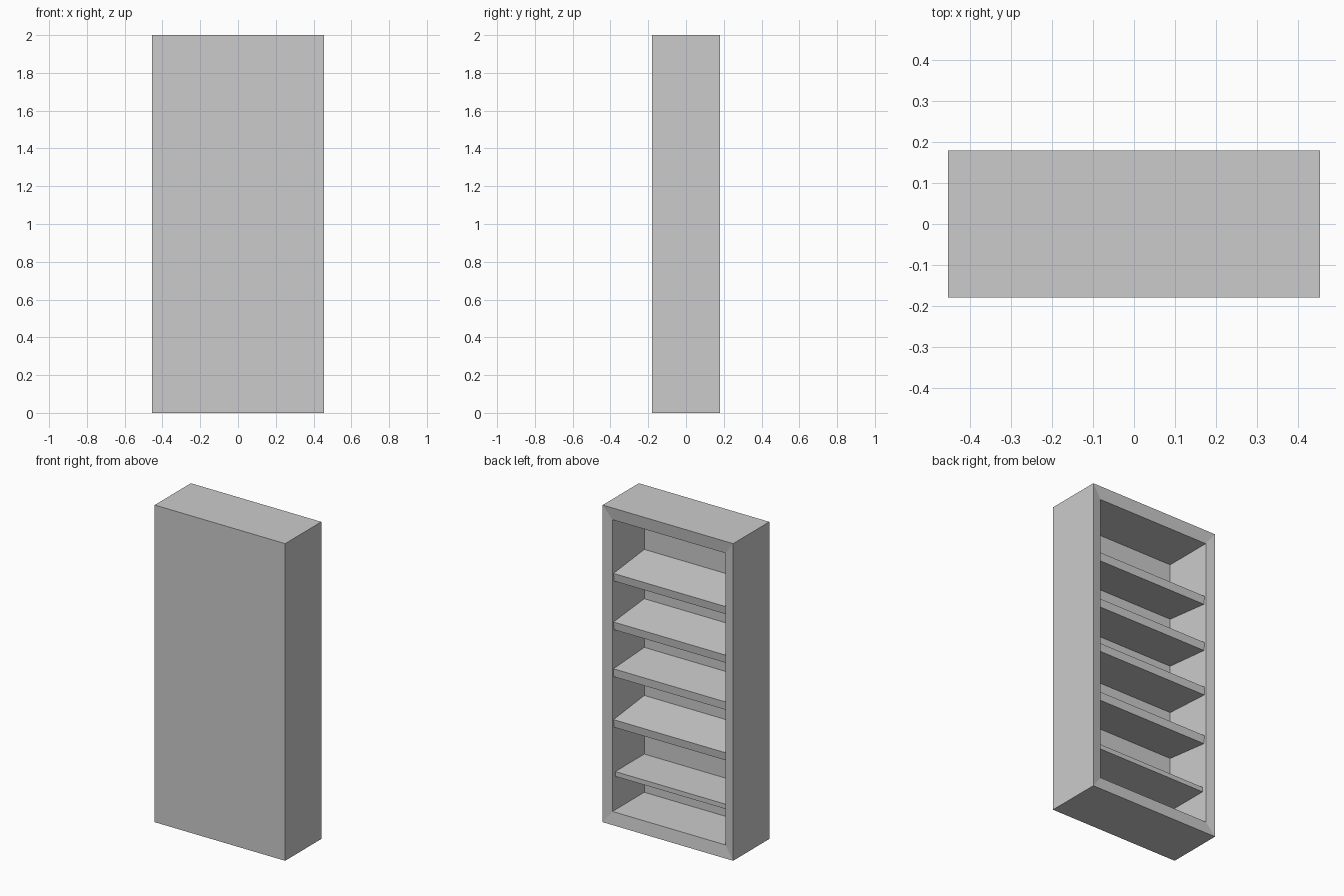
import bpy, bmesh, math

if "Cube" in bpy.data.objects:
    bpy.data.objects.remove(bpy.data.objects["Cube"])

HALF_W, HALF_D, HEIGHT = 0.455, 0.18, 2.0
OPEN_W = 0.394          # half width of the recess
OPEN_Z = (0.08, 1.92)   # bottom and top of the recess
INNER_Y = -0.147        # face of the rear panel inside the recess


def finish(bm, name):
    bmesh.ops.recalc_face_normals(bm, faces=bm.faces)
    mesh = bpy.data.meshes.new(name)
    bm.to_mesh(mesh)
    bm.free()
    obj = bpy.data.objects.new(name, mesh)
    bpy.context.collection.objects.link(obj)
    return obj


# Cabinet case: rectangular rings joined into one hollow shell, open at +y
def make_case():
    bm = bmesh.new()
    rings = []
    for half_w, y, z0, z1 in (
        (HALF_W, -HALF_D, 0, HEIGHT),     # closed front panel
        (HALF_W, HALF_D, 0, HEIGHT),      # outer rim
        (OPEN_W, HALF_D - 0.01, *OPEN_Z),  # slightly sunken frame
        (OPEN_W, INNER_Y, *OPEN_Z),       # inside of the panel
    ):
        corners = ((-half_w, z0), (half_w, z0), (half_w, z1), (-half_w, z1))
        rings.append([bm.verts.new((x, y, z)) for x, z in corners])
    for a, b in zip(rings, rings[1:]):
        for i in range(4):
            j = (i + 1) % 4
            bm.faces.new((a[i], a[j], b[j], b[i]))
    bm.faces.new(rings[0])
    bm.faces.new(rings[-1])
    return finish(bm, "cabinet_case")


# Shelf: board whose inner edge sits higher than its open edge
def make_shelf(name, edge_y, edge_z, inner_z, thickness):
    bm = bmesh.new()
    bmesh.ops.create_cube(bm, size=1)
    depth = edge_y - (INNER_Y - 0.003)
    bmesh.ops.scale(bm, verts=bm.verts, vec=(2 * OPEN_W, depth, thickness))
    bmesh.ops.translate(bm, verts=bm.verts, vec=(0, 0, -thickness / 2))
    obj = finish(bm, name)
    obj.location = (0, edge_y - depth / 2, (edge_z + inner_z) / 2)
    obj.rotation_euler.x = -math.atan2(inner_z - edge_z, depth)
    return obj


make_case()

# Four tilted shelves and a thinner level one at the bottom
shelves = (
    (0.160, 1.577, 1.612, 0.051),
    (0.160, 1.271, 1.301, 0.051),
    (0.160, 0.976, 0.994, 0.051),
    (0.160, 0.655, 0.691, 0.051),
    (0.142, 0.321, 0.321, 0.030),
)
for n, spec in enumerate(shelves, 1):
    make_shelf(f"shelf_{n}", *spec)
